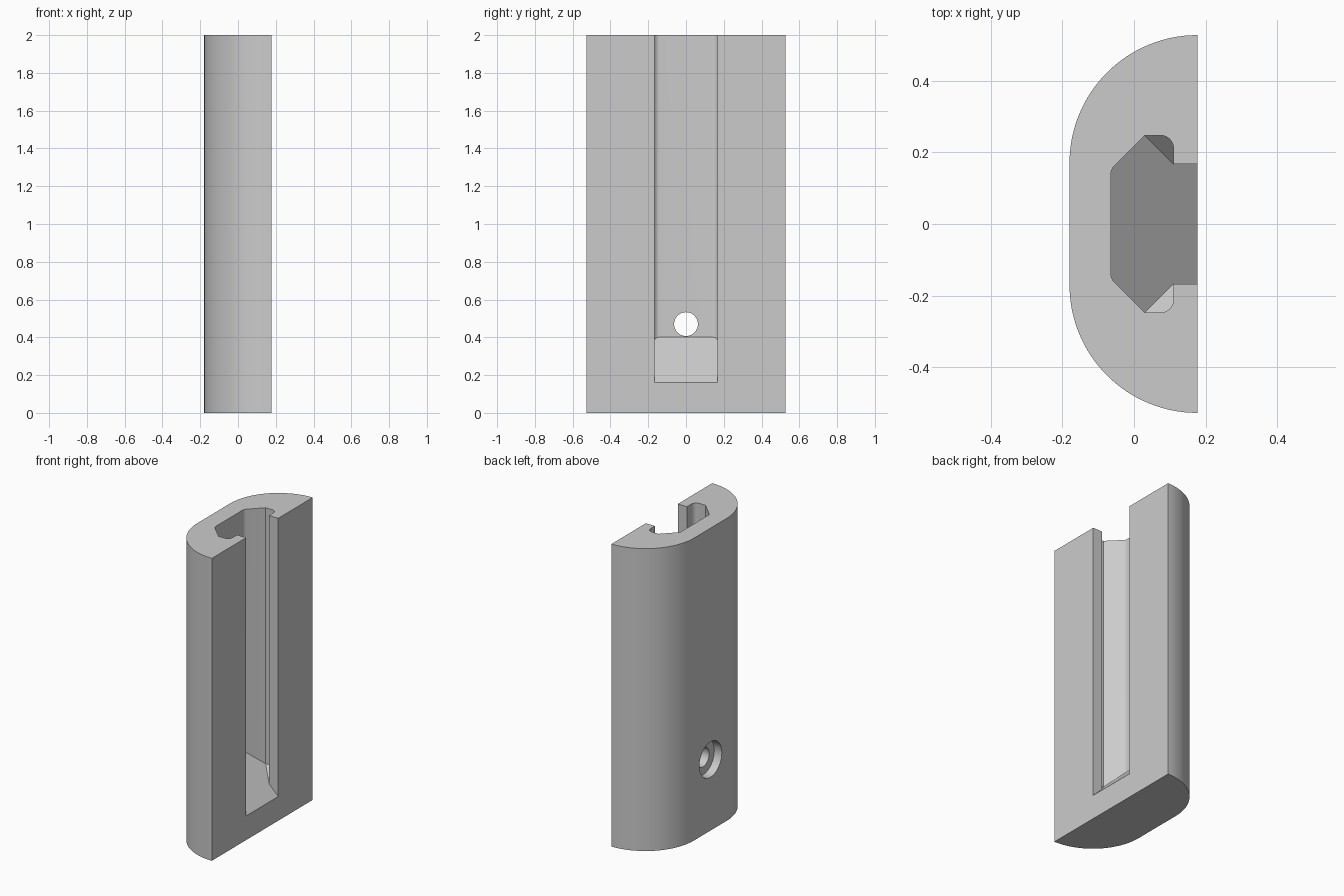
import bpy
import bmesh
import math
from mathutils import Matrix

cube = bpy.data.objects.get("Cube")
if cube:
    bpy.data.objects.remove(cube, do_unlink=True)

HEIGHT = 2.0
FACE_X, BACK_X = 0.177, -0.18      # flat mounting face and rounded back
HALF_W = 0.527
NECK_X, NECK_Y = 0.11, 0.167       # inner end and half width of the slot opening
CAV_X, CAV_Y = -0.064, 0.247       # deepest wall and half width of the cavity
RAMP_Z = 0.16                      # slot floor height at the flat face
HOLE_Z = 0.47

grey = bpy.data.materials.new("plain grey")
grey.use_nodes = True
grey.diffuse_color = (0.6, 0.6, 0.6, 1)
grey.node_tree.nodes["Principled BSDF"].inputs["Base Color"].default_value = (0.6, 0.6, 0.6, 1)


def arc(cx, cy, r, start, end, steps):
    """Points on an arc, angles in degrees."""
    angles = [math.radians(start + (end - start) * i / steps) for i in range(steps + 1)]
    return [(cx + r * math.cos(a), cy + r * math.sin(a)) for a in angles]


def mirrored(half):
    """Close a +y half profile with its reflection in -y."""
    return half + [(x, -y) for x, y in reversed(half)]


def prism(bm, outline, floor, top, floor_groups):
    """Extrude an outline between a floor height rule and a flat top."""
    low = [bm.verts.new((x, y, floor(x, y))) for x, y in outline]
    high = [bm.verts.new((x, y, top)) for x, y in outline]
    n = len(outline)
    for i in range(n):
        j = (i + 1) % n
        bm.faces.new((low[i], low[j], high[j], high[i]))
    bm.faces.new(high)
    for group in floor_groups:
        bm.faces.new([low[i] for i in group])
    bmesh.ops.recalc_face_normals(bm, faces=bm.faces)


def make_object(name, bm):
    mesh = bpy.data.meshes.new(name)
    bm.to_mesh(mesh)
    bm.free()
    obj = bpy.data.objects.new(name, mesh)
    bpy.context.collection.objects.link(obj)
    mesh.materials.append(grey)
    return obj


# Body: flat face with two quarter-round shoulders
radius = FACE_X - BACK_X
outline = mirrored(arc(FACE_X, HALF_W - radius, radius, 90, 180, 32))
bm = bmesh.new()
prism(bm, outline, lambda x, y: 0.0, HEIGHT, [range(len(outline))])
holder = make_object("holder_body", bm)

# Slot: narrow neck, wide cavity with rounded lips and slanted back corners
lip_r = 0.035
lip = arc(NECK_X - lip_r, CAV_Y - lip_r, lip_r, 0, 90, 8)
shoulder_x = NECK_X - (CAV_Y - NECK_Y)
corner_y = CAV_Y - (shoulder_x - CAV_X)
r = 0.03
tangent = r * math.tan(math.radians(22.5))
back = arc(CAV_X + r, corner_y - tangent, r, 135, 180, 4)
half = [(FACE_X + 0.1, NECK_Y), (NECK_X, NECK_Y)] + lip + [(shoulder_x, CAV_Y)] + back
slot_outline = mirrored(half)
n = len(slot_outline)
first, last = 1, 2 + len(lip)      # neck corner and shoulder point


def slot_floor(x, y):
    ramp = RAMP_Z + FACE_X - x
    if x > NECK_X + 0.001:
        return ramp
    return max(ramp, RAMP_Z + FACE_X - NECK_X + abs(y) - NECK_Y)


wing = list(range(first, last + 1))
other_wing = [n - 1 - i for i in wing]
hidden = set(wing[1:-1] + other_wing[1:-1])
ramp_face = [i for i in range(n) if i not in hidden]
bm = bmesh.new()
prism(bm, slot_outline, slot_floor, HEIGHT + 0.2, [wing, other_wing, ramp_face])
cutters = [make_object("slot_cutter", bm)]

# Screw hole through the back wall, with a counterbore outside
for name, rad, x0, x1 in (("screw_hole_cutter", 0.063, -0.3, 0.0),
                          ("counterbore_cutter", 0.117, -0.3, BACK_X + 0.055)):
    bm = bmesh.new()
    place = Matrix.Translation(((x0 + x1) / 2, 0, HOLE_Z)) @ Matrix.Rotation(math.pi / 2, 4, "Y")
    bmesh.ops.create_cone(bm, cap_ends=True, segments=48, radius1=rad, radius2=rad,
                          depth=x1 - x0, matrix=place)
    cutters.append(make_object(name, bm))

# Cut the body, then drop the cutters
bpy.ops.object.select_all(action="DESELECT")
bpy.context.view_layer.objects.active = holder
holder.select_set(True)
for cutter in cutters:
    cutter.hide_render = True
    mod = holder.modifiers.new(cutter.name, "BOOLEAN")
    mod.operation = "DIFFERENCE"
    mod.solver = "EXACT"
    mod.object = cutter
    bpy.ops.object.modifier_apply(modifier=mod.name)
    bpy.data.objects.remove(cutter, do_unlink=True)

bpy.ops.object.shade_smooth_by_angle(angle=math.radians(30))
